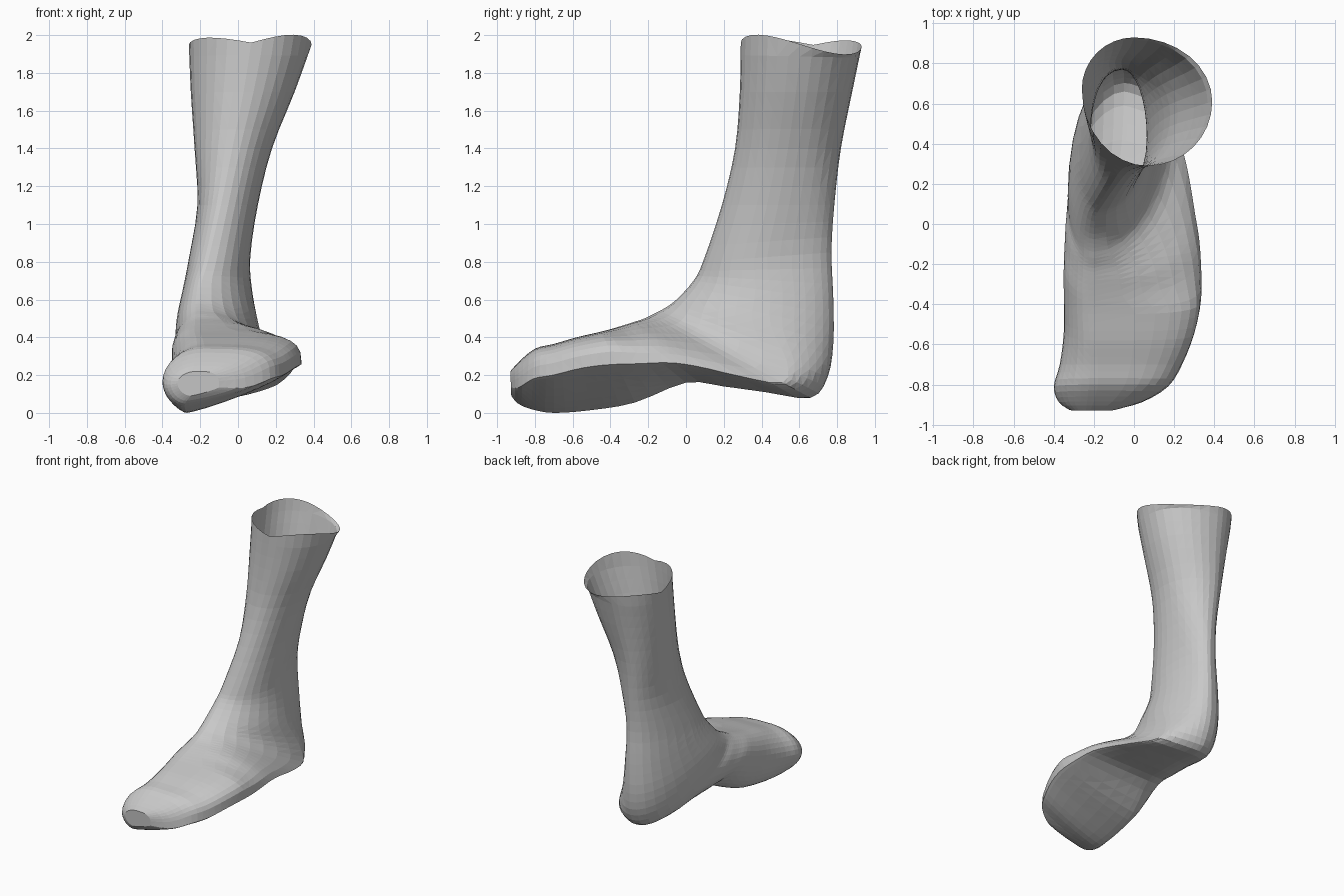
import bpy
import bmesh
from math import cos, sin, pi, hypot
from mathutils import Vector

RING_SIDES = 32
STEPS = 3

# Each section: front (y, z), back (y, z), x of front, back, left edge, right edge,
# then how far the left and right edges lie from front to back (0 to 1)
LEG = [
    (.29, 1.96, .93, 1.94, .07, 0, -.26, .39, .6, .5),
    (.285, 1.7, .88, 1.7, .03, -.02, -.25, .3, .55, .5),
    (.26, 1.4, .82, 1.4, -.03, -.06, -.23, .18, .5, .5),
    (.19, 1.1, .785, 1.1, -.09, -.06, -.215, .105, .45, .5),
    (.09, .8, .77, .85, -.16, -.06, -.26, .065, .35, .5),
    (.04, .7, .78, .6, -.19, -.06, -.29, .075, .35, .55),
]
HEEL = [
    (-.05, .6, .78, .37, -.2, -.06, -.32, .11, .33, .6),
    (-.12, .55, .75, .19, -.2, -.05, -.33, .15, .32, .75),
    (-.17, .525, .66, .08, -.2, -.05, -.33, .2, .32, .82),
    (-.22, .5, .42, .11, -.2, -.06, -.34, .265, .35, .78),
    (-.28, .48, .2, .14, -.2, -.09, -.345, .305, .4, .68),
]
FOREFOOT = [
    (-.36, .455, 0, .16, -.2, -.13, -.35, .33, .43, .64),
    (-.45, .43, -.27, .055, -.2, -.22, -.35, .335, .45, .46),
    (-.58, .4, -.5, .015, -.19, -.26, -.35, .3, .5, .42),
    (-.7, .365, -.7, 0, -.18, -.27, -.37, .24, .52, .45),
    (-.8, .34, -.82, .02, -.18, -.28, -.4, .17, .55, .5),
    (-.885, .27, -.89, .05, -.2, -.28, -.375, .04, .55, .62),
    (-.93, .22, -.925, .09, -.22, -.25, -.32, -.1, .5, .65),
]


def catmull(a, b, c, d, t):
    """Smooth blend from b to c, applied to every section value."""
    return [0.5 * (2 * q + (r - p) * t + (2 * p - 5 * q + 4 * r - s) * t * t
                   + (3 * q - p - 3 * r + s) * t ** 3)
            for p, q, r, s in zip(a, b, c, d)]


def smooth_sections(keys):
    padded = [keys[0]] + keys + [keys[-1]]
    result = []
    for i in range(len(keys) - 1):
        for step in range(STEPS):
            result.append(catmull(*padded[i:i + 4], step / STEPS))
    result.append(list(keys[-1]))
    return result


def ramp(value, low, high):
    return min(1, max(0, (value - low) / (high - low)))


def section_points(section):
    """Four rounded quarters joining front, right, back and left."""
    fy, fz, by, bz, front_x, back_x, left_x, right_x, left_t, right_t = section
    # Tilted sections belong to the foot: flat sole, firm outer edge, boxy side wall
    tilt = (fz - bz) / hypot(fy - by, fz - bz)
    sole = ramp(tilt, .4, .52)
    wall = ramp(tilt, .4, .9)
    quarters = [
        (front_x, 0, right_x, right_t, 1 - .42 * wall, False),
        (back_x, 1, right_x, right_t, 1 + .7 * sole, True),
        (back_x, 1, left_x, left_t, 1 + .1 * sole, False),
        (front_x, 0, left_x, left_t, 1, True),
    ]
    points = []
    count = RING_SIDES // 4
    for pole_x, pole_t, side_x, side_t, power, backwards in quarters:
        for k in range(count):
            angle = (count - k if backwards else k) / count * pi / 2
            across = max(0, sin(angle)) ** power
            along = max(0, cos(angle)) ** power
            x = pole_x + (side_x - pole_x) * across
            t = side_t + (pole_t - side_t) * along
            points.append(Vector((x, fy + (by - fy) * t, fz + (bz - fz) * t)))
    return points


def loft(name, sections, material):
    bm = bmesh.new()
    rings = [[bm.verts.new(p) for p in section_points(s)] for s in sections]
    # Uneven cut rim: peak at the front outside, dip at the back outside
    for k, vert in enumerate(rings[0]):
        wave = sin(4 * pi * k / RING_SIDES)
        vert.co.z += .045 * wave if k < RING_SIDES / 2 else .03 * abs(wave)
    for upper, lower in zip(rings, rings[1:]):
        for k in range(RING_SIDES):
            n = (k + 1) % RING_SIDES
            bm.faces.new((upper[k], lower[k], lower[n], upper[n]))
    # Closed toe end
    bm.faces.new(rings[-1])
    bmesh.ops.triangulate(bm, faces=bm.faces[:])
    bmesh.ops.recalc_face_normals(bm, faces=bm.faces[:])
    mesh = bpy.data.meshes.new(name)
    bm.to_mesh(mesh)
    bm.free()
    mesh.materials.append(material)
    obj = bpy.data.objects.new(name, mesh)
    bpy.context.scene.collection.objects.link(obj)
    return obj


def make_material(name, color):
    mat = bpy.data.materials.new(name)
    mat.use_nodes = True
    mat.diffuse_color = color
    mat.node_tree.nodes["Principled BSDF"].inputs["Base Color"].default_value = color
    return mat


default_cube = bpy.data.objects.get("Cube")
if default_cube:
    bpy.data.objects.remove(default_cube, do_unlink=True)

grey = make_material("plain grey", (.58, .58, .58, 1))

# Hollow lower leg and foot in one open skin
loft("lower_leg_and_foot", smooth_sections(LEG + HEEL + FOREFOOT), grey)
